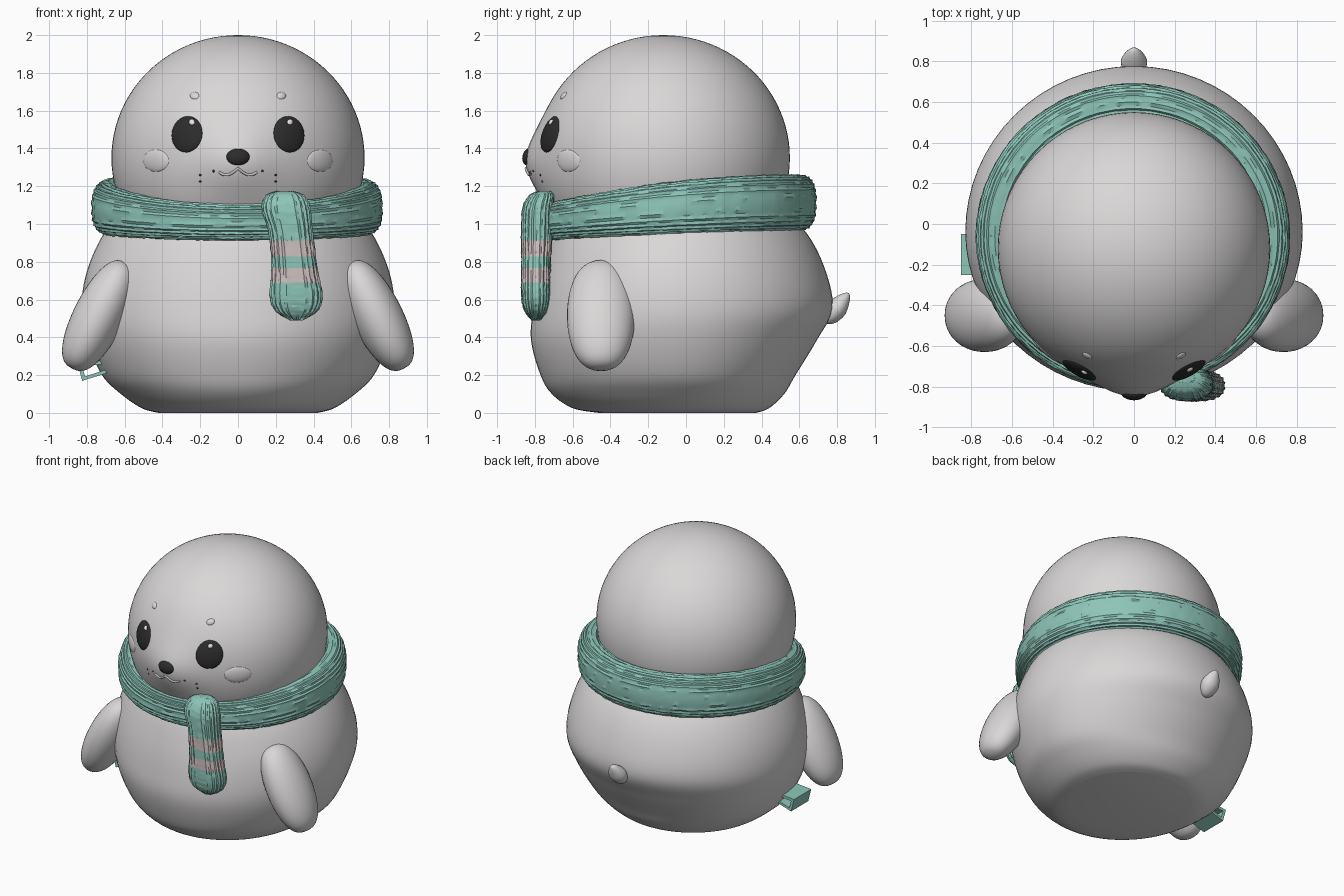
import bpy, bmesh, math, random
from mathutils import Matrix, Vector

random.seed(4)
if "Cube" in bpy.data.objects:
    bpy.data.objects.remove(bpy.data.objects["Cube"])


def material(name, rgb):
    m = bpy.data.materials.new(name)
    m.use_nodes = True
    m.diffuse_color = (*rgb, 1)
    bsdf = next(n for n in m.node_tree.nodes if n.type == "BSDF_PRINCIPLED")
    bsdf.inputs["Base Color"].default_value = (*rgb, 1)
    bsdf.inputs["Roughness"].default_value = 0.8
    return m


FUR = material("pale_grey_fur", (0.70, 0.68, 0.68))
TEAL = material("teal_wool", (0.27, 0.56, 0.48))
STRIPE = material("pale_stripe", (0.62, 0.53, 0.53))
DARK = material("near_black", (0.025, 0.025, 0.026))
WHITE = material("eye_white", (0.85, 0.85, 0.85))
CREAM = material("mouth_cream", (0.62, 0.57, 0.54))


def finish(name, bm, *mats, angle=40):
    bmesh.ops.recalc_face_normals(bm, faces=bm.faces)
    mesh = bpy.data.meshes.new(name)
    bm.to_mesh(mesh)
    bm.free()
    ob = bpy.data.objects.new(name, mesh)
    bpy.context.collection.objects.link(ob)
    for m in mats:
        mesh.materials.append(m)
    bpy.ops.object.select_all(action="DESELECT")
    ob.select_set(True)
    bpy.context.view_layer.objects.active = ob
    bpy.ops.object.shade_smooth_by_angle(angle=math.radians(angle))
    return ob


def loft(rings, closed=False):
    """Skin rings of points; open lofts get end caps."""
    bm = bmesh.new()
    vs = [[bm.verts.new(p) for p in ring] for ring in rings]
    n = len(vs[0])
    pairs = list(zip(vs, vs[1:])) + ([(vs[-1], vs[0])] if closed else [])
    for a, b in pairs:
        for i in range(n):
            j = (i + 1) % n
            bm.faces.new((a[i], a[j], b[j], b[i]))
    if not closed:
        bm.faces.new(vs[0])
        bm.faces.new(vs[-1])
    return bm


def spline(rows, steps):
    """Smooth interpolation through rows of values."""
    out = []
    last = len(rows) - 1
    for i in range(last):
        a, b, c, d = (rows[min(max(k, 0), last)] for k in range(i - 1, i + 3))
        for s in range(steps):
            t = s / steps
            out.append([q + 0.5 * t * (r - p + t * (2*p - 5*q + 4*r - u + t * (3*(q - r) + u - p)))
                        for p, q, r, u in zip(a, b, c, d)])
    return out + [rows[-1]]


def turns(n):
    return [2 * math.pi * i / n for i in range(n)]


def soft(v, power):
    return math.copysign(abs(v) ** power, v)


# Body: height, half width, front depth, back depth
body_rows = [(0, .42, .46, .37), (.025, .51, .60, .44), (.1, .62, .71, .52), (.2, .72, .77, .58),
             (.38, .80, .82, .69), (.55, .83, .81, .775), (.75, .80, .77, .74),
             (.95, .71, .70, .64), (1.1, .58, .58, .48), (1.2, .40, .40, .30)]
CY = -0.04
rings = [[(w * math.cos(t), CY + math.sin(t) * (b - CY if math.sin(t) > 0 else f + CY), z) for t in turns(64)]
         for z, w, f, b in spline(body_rows, 6)]
finish("body", loft(rings), FUR)

# Head: ellipsoid with a soft muzzle pushed forward
HC, HR, HH = Vector((0, -0.12, 1.35)), 0.67, 0.65


def muzzle(x, z):
    return 0.06 * math.exp(-(x / 0.2) ** 2 - ((z - 1.33) / 0.17) ** 2)


def head_point(x, z, lift=0):
    y = HC.y - HR * math.sqrt(max(0, 1 - (x / HR) ** 2 - ((z - HC.z) / HH) ** 2)) - muzzle(x, z)
    p = Vector((x, y, z))
    return p + (p - HC).normalized() * lift


bm = bmesh.new()
bmesh.ops.create_uvsphere(bm, u_segments=72, v_segments=48, radius=1)
for v in bm.verts:
    front = v.co.y < 0
    v.co = HC + Vector((v.co.x * HR, v.co.y * HR, v.co.z * HH))
    if front:
        v.co.y -= muzzle(v.co.x, v.co.z)
finish("head", bm, FUR)


def patch(name, x, z, rx, rz, bulge, mat, base=-0.004, tilt=0):
    """Low dome lying on the face."""
    rings = []
    for k in range(9):
        a = k / 8 * math.pi / 2
        r, h = max(math.cos(a), 0.02), math.sin(a)
        ring = []
        for t in turns(28):
            u, w = r * rx * math.cos(t), r * rz * math.sin(t)
            ring.append(head_point(x + u * math.cos(tilt) - w * math.sin(tilt),
                                   z + u * math.sin(tilt) + w * math.cos(tilt), base + bulge * h))
        rings.append(ring)
    finish(name, loft(rings), mat)


# Face
for side, s in (("left", 1), ("right", -1)):
    patch(side + "_eye", s * .27, 1.475, .082, .098, .022, DARK, tilt=s * .2)
    patch(side + "_eye_glint", .27 if s > 0 else -.24, 1.535, .015, .015, .010, WHITE, base=.011)
    patch(side + "_cheek", s * .435, 1.335, .07, .06, .014, FUR)
    patch(side + "_brow", s * .23, 1.68, .025, .02, .012, FUR)
    for i, (x, z) in enumerate([(.13, 1.28), (.20, 1.26), (.20, 1.225)]):
        patch(f"{side}_whisker_spot_{i}", s * x, z, .007, .007, .007, DARK)
patch("nose", 0, 1.355, .062, .044, .022, DARK)

# Mouth: two small hanging arcs
curve = bpy.data.curves.new("mouth", "CURVE")
curve.dimensions = "3D"
curve.bevel_depth = 0.007
line = curve.splines.new("POLY")
line.points.add(24)
for i, p in enumerate(line.points):
    x = (i - 12) / 12 * 0.1
    p.co = (*head_point(x, 1.295 - 0.035 * math.sin(abs(x) / 0.1 * math.pi * 0.8), 0.002), 1)
curve.materials.append(CREAM)
bpy.context.collection.objects.link(bpy.data.objects.new("mouth", curve))


def rib(i):
    return (0.004 if i % 2 else -0.004) * random.uniform(0.2, 1.3)


# Scarf ring: tilted, thinner at the front, knitted ribs along it
rings = []
for t in turns(180):
    c, s = math.cos(t), math.sin(t)
    zc, half = 1.085 + .052 * s - .023 * s * s, .137 + .025 * s - .017 * s * s
    ring = []
    for i, a in enumerate(turns(52)):
        k = rib(i)
        d = (0.09 + k) * soft(math.cos(a), 0.75) - 0.09
        ring.append((-0.005 + (.77 + d) * c, -.06 + (.75 + d) * s, zc + (half + k) * soft(math.sin(a), 0.75)))
    rings.append(ring)
finish("scarf_ring", loft(rings, closed=True), TEAL, angle=35)

# Scarf end: height, centre x, centre y, half width, half thickness
end_rows = [(1.175, .25, -.75, .04, .03), (1.15, .25, -.765, .10, .065), (1.08, .255, -.785, .127, .08),
            (.95, .28, -.79, .115, .08), (.75, .30, -.795, .122, .075), (.62, .308, -.795, .138, .075),
            (.54, .31, -.795, .11, .06), (.49, .31, -.795, .03, .02)]
rings = []
for z, x, y, w, d in spline(end_rows, 10):
    ring = []
    for i, a in enumerate(turns(44)):
        k = rib(i)
        ring.append((x + (w + k) * soft(math.cos(a), .8), y + (d + k) * soft(math.sin(a), .8), z))
    rings.append(ring)
bm = loft(rings)
for f in bm.faces:
    z = f.calc_center_median().z
    f.material_index = int(.83 < z < .905 or .695 < z < .765)
finish("scarf_end", bm, TEAL, STRIPE, angle=35)

# Flippers: rounded, flattened paddles leaning outward
for side, s in (("left", 1), ("right", -1)):
    bm = bmesh.new()
    bmesh.ops.create_uvsphere(bm, u_segments=36, v_segments=24, radius=1)
    for v in bm.verts:
        r = math.hypot(v.co.x, v.co.y)
        fill = r ** -0.25 if r > 1e-4 else 1
        v.co = Vector((v.co.x * .135 * fill, v.co.y * .18 * fill, v.co.z * .315))
    bm.transform(Matrix.Translation((s * .735, -.45, .515)) @ Matrix.Rotation(s * math.radians(-27), 4, "Y"))
    finish(side + "_flipper", bm, FUR)

# Stub tail
bm = bmesh.new()
bmesh.ops.create_uvsphere(bm, u_segments=24, v_segments=16, radius=1)
for v in bm.verts:
    taper = 1 - 0.35 * max(v.co.z, 0)
    v.co = Vector((v.co.x * .065 * taper, v.co.y * .055 * taper, v.co.z * .1))
bm.transform(Matrix.Translation((0, .80, .555)) @ Matrix.Rotation(math.radians(-38), 4, "X"))
finish("tail", bm, FUR)

# Side tag: folded ribbon loop
outer = [(-.69, .28), (-.85, .265), (-.825, .17), (-.68, .215)]
inner = [(-.69, .26), (-.825, .247), (-.81, .193), (-.68, .235)]
rings = [[(x, y, z) for x, z in shape] for shape, y in
         ((outer, -.25), (outer, -.05), (inner, -.05), (inner, -.25))]
finish("side_tag", loft(rings, closed=True), TEAL, angle=20)
